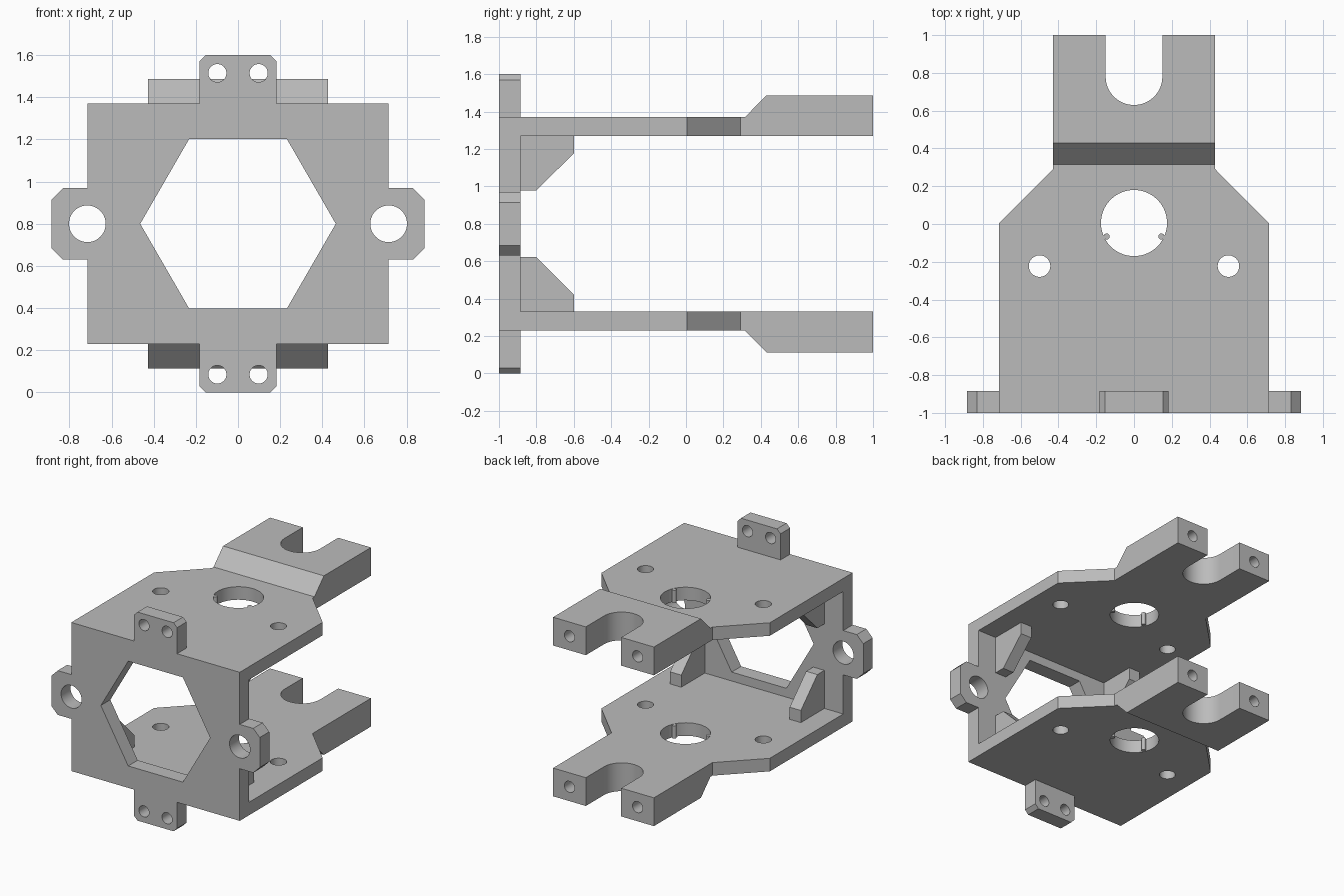
import bpy, bmesh
from math import cos, sin, pi, radians
from mathutils import Vector

cube = bpy.data.objects.get("Cube")
if cube:
    bpy.data.objects.remove(cube, do_unlink=True)

MID = 0.8  # height of the mirror plane between the two arms

grey = bpy.data.materials.new("plain grey")
grey.use_nodes = True
grey.diffuse_color = (0.5, 0.5, 0.5, 1)
grey.node_tree.nodes["Principled BSDF"].inputs["Base Color"].default_value = (0.5, 0.5, 0.5, 1)


def prism(name, axis, points, start, end):
    """Extrude a 2D outline along one axis; the outline uses the other two in order."""
    def place(p, d):
        c = list(p)
        c.insert("xyz".index(axis), d)
        return Vector(c)
    bm = bmesh.new()
    face = bm.faces.new([bm.verts.new(place(p, start)) for p in points])
    side = bmesh.ops.extrude_face_region(bm, geom=[face])["geom"]
    moved = [v for v in side if isinstance(v, bmesh.types.BMVert)]
    bmesh.ops.translate(bm, verts=moved, vec=place((0, 0), end - start))
    bmesh.ops.recalc_face_normals(bm, faces=bm.faces)
    mesh = bpy.data.meshes.new(name)
    bm.to_mesh(mesh)
    bm.free()
    mesh.materials.append(grey)
    obj = bpy.data.objects.new(name, mesh)
    bpy.context.scene.collection.objects.link(obj)
    return obj


def arc(cx, cy, r, a0=0, a1=2 * pi, n=48, closed=True):
    count = n if closed else n + 1
    return [(cx + r * cos(a0 + (a1 - a0) * i / n), cy + r * sin(a0 + (a1 - a0) * i / n))
            for i in range(count)]


def combine(obj, tools, operation):
    """Apply boolean tools in turn and remove them."""
    for tool in tools:
        tool.hide_render = True
        mod = obj.modifiers.new("boolean", "BOOLEAN")
        mod.operation, mod.solver, mod.object = operation, "EXACT", tool
        bpy.context.view_layer.objects.active = obj
        bpy.ops.object.modifier_apply(modifier=mod.name)
        bpy.data.objects.remove(tool, do_unlink=True)


def smooth(obj):
    bpy.ops.object.select_all(action="DESELECT")
    obj.select_set(True)
    bpy.context.view_layer.objects.active = obj
    bpy.ops.object.shade_smooth_by_angle(angle=radians(30))


# Front plate with four chamfered lugs: one quarter of the outline, mirrored round
quarter = [(0.885, 0.115), (0.83, 0.17), (0.715, 0.17), (0.715, 0.57),
           (0.183, 0.57), (0.183, 0.77), (0.153, 0.8)]
half = quarter + [(-x, z) for x, z in reversed(quarter)]
outline = half + [(-x, -z) for x, z in half]
front = prism("front_plate", "y", [(x, MID + z) for x, z in outline], -1, -0.885)

cuts = [prism("hexagon_cutter", "y", arc(0, MID, 0.464, n=6), -1.1, -0.8)]
for s in (-1, 1):
    cuts.append(prism("side_hole", "y", arc(s * 0.715, MID, 0.087), -1.1, -0.8))
    for z in (0.085, 1.515):
        cuts.append(prism("lug_hole", "y", arc(s * 0.098, z, 0.043, n=32), -1.1, -0.8))
combine(front, cuts, "DIFFERENCE")
smooth(front)

# Arm seen from above: tapered plate ending in a fork with a round-bottomed slot
right_edge = [(0.715, -0.885), (0.715, 0.005), (0.428, 0.292), (0.428, 1), (0.15, 1)]
slot = arc(0, 0.78, 0.15, 0, -pi, 32, closed=False)
arm_top = right_edge + slot + [(-x, y) for x, y in reversed(right_edge)]

# Arm and gusset seen from the side
arm_side = [(-0.95, 1.27), (1.1, 1.27), (1.1, 1.487), (0.43, 1.487), (0.315, 1.37), (-0.95, 1.37)]
gusset_side = [(-0.885, 1.27), (-0.6, 1.27), (-0.6, 1.177), (-0.8, 0.978), (-0.885, 0.978)]

for level, sign in (("upper", 1), ("lower", -1)):
    def flip(z):
        return z if sign > 0 else 2 * MID - z

    arm = prism(level + "_arm", "z", arm_top, -0.1, 1.7)
    profile = prism("arm_profile", "x", [(y, flip(z)) for y, z in arm_side], -0.8, 0.8)
    combine(arm, [profile], "INTERSECT")

    # Bearing hole, two fixing holes, and blind holes in the prong ends
    cuts = [prism("bearing_hole", "z", arc(0, 0.005, 0.175, n=64), -0.1, 1.7)]
    for s in (-1, 1):
        cuts.append(prism("fixing_hole", "z", arc(s * 0.5, -0.223, 0.057), -0.1, 1.7))
        cuts.append(prism("prong_hole", "y", arc(s * 0.289, flip(1.378), 0.043, n=32), 0.6, 1.1))
    combine(arm, cuts, "DIFFERENCE")
    smooth(arm)

    for side, s in (("left", 1), ("right", -1)):
        # Slim locating ribs inside the bearing hole
        rib = prism(f"{level}_{side}_rib", "z", arc(s * 0.145, -0.066, 0.016, n=16),
                    flip(1.271), flip(1.369))
        smooth(rib)
        # Gussets bracing the arm against the front plate
        prism(f"{level}_{side}_gusset", "x", [(y, flip(z)) for y, z in gusset_side],
              s * 0.46, s * 0.555)
